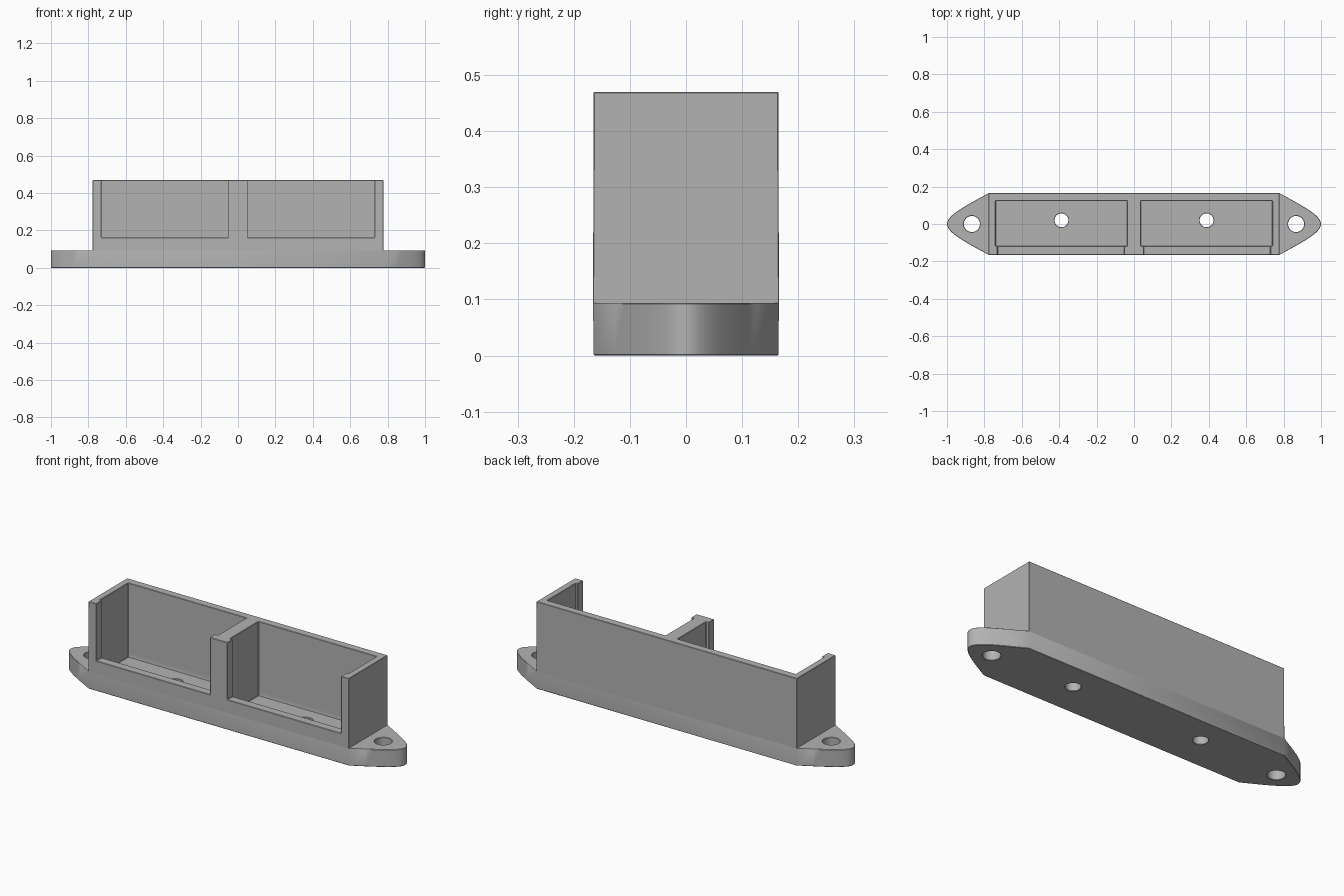
import bpy, bmesh
from mathutils import Vector, Matrix
from mathutils.geometry import interpolate_bezier

if "Cube" in bpy.data.objects:
    bpy.data.objects.remove(bpy.data.objects["Cube"])

BOX_X, BOX_Y, HEIGHT = 0.777, 0.165, 0.47
EAR_TOP, FLOOR, SILL = 0.094, 0.07, 0.162

grey = bpy.data.materials.new("light_grey_plastic")
grey.use_nodes = True
colour = (0.45, 0.45, 0.45, 1)
grey.diffuse_color = colour
grey.node_tree.nodes["Principled BSDF"].inputs["Base Color"].default_value = colour


def make_object(name, bm):
    bmesh.ops.recalc_face_normals(bm, faces=bm.faces)
    mesh = bpy.data.meshes.new(name)
    bm.to_mesh(mesh)
    bm.free()
    mesh.materials.append(grey)
    obj = bpy.data.objects.new(name, mesh)
    bpy.context.collection.objects.link(obj)
    return obj


def cut(target, bm):
    """Subtract a temporary cutter from the target."""
    cutter = make_object("cutter", bm)
    cutter.hide_render = True
    mod = target.modifiers.new("cut", 'BOOLEAN')
    mod.operation, mod.solver, mod.object = 'DIFFERENCE', 'EXACT', cutter
    bpy.context.view_layer.objects.active = target
    bpy.ops.object.modifier_apply(modifier=mod.name)
    bpy.data.objects.remove(cutter)


def block(x0, x1, y0, y1, z0, z1):
    bm = bmesh.new()
    size = Vector((x1 - x0, y1 - y0, z1 - z0))
    mid = Vector((x0 + x1, y0 + y1, z0 + z1)) / 2
    bmesh.ops.create_cube(bm, size=1, matrix=Matrix.Translation(mid) @ Matrix.Diagonal(size).to_4x4())
    return bm


def drill(x, y, radius):
    bm = bmesh.new()
    bmesh.ops.create_cone(bm, cap_ends=True, segments=32, radius1=radius, radius2=radius,
                          depth=0.4, matrix=Matrix.Translation((x, y, 0)))
    return bm


# Base outline: straight sides running into curved, pointed mounting ears
curve = interpolate_bezier(Vector((BOX_X, BOX_Y)), Vector((0.915, 0.09)),
                           Vector((1.0, 0.045)), Vector((1.0, 0.0)), 12)
quarter = [(p.x, p.y) for p in curve]
right_ear = [(x, -y) for x, y in quarter] + [(x, y) for x, y in reversed(quarter[:-1])]
outline = right_ear + [(-x, -y) for x, y in right_ear]

bm = bmesh.new()
bottom = bm.faces.new([bm.verts.new((x, y, 0)) for x, y in outline])
raised = bmesh.ops.extrude_face_region(bm, geom=[bottom], use_keep_orig=True)["geom"]
top_verts = [g for g in raised if isinstance(g, bmesh.types.BMVert)]
bmesh.ops.translate(bm, verts=top_verts, vec=(0, 0, EAR_TOP))

# Split the top at each end of the box and pull the middle up
for side in (-1, 1):
    pair = [v for v in top_verts if abs(v.co.x - side * BOX_X) < 1e-4]
    bmesh.ops.connect_verts(bm, verts=pair)
bm.faces.ensure_lookup_table()
middle = [f for f in bm.faces if len(f.verts) == 4
          and all(v.co.z > EAR_TOP / 2 for v in f.verts)]
pulled = bmesh.ops.extrude_face_region(bm, geom=middle)["geom"]
bmesh.ops.translate(bm, verts=[g for g in pulled if isinstance(g, bmesh.types.BMVert)],
                    vec=(0, 0, HEIGHT - EAR_TOP))
bmesh.ops.dissolve_limit(bm, angle_limit=0.01, verts=bm.verts, edges=bm.edges)
holder = make_object("two_bay_holder", bm)

# Two pockets, their open front windows, and the screw holes
for s in (-1, 1):
    def span(a, b):
        return sorted((s * a, s * b))
    cut(holder, block(*span(0.036, 0.741), -0.119, 0.123, FLOOR, 0.6))
    cut(holder, block(*span(0.052, 0.73), -0.3, 0, SILL, 0.6))
    cut(holder, drill(s * 0.388, 0.02, 0.037))
    cut(holder, drill(s * 0.867, 0, 0.043))

# Clean flat faces, then chamfer every sharp edge
bm = bmesh.new()
bm.from_mesh(holder.data)
bmesh.ops.remove_doubles(bm, verts=bm.verts, dist=0.0005)
bmesh.ops.dissolve_limit(bm, angle_limit=0.01, verts=bm.verts, edges=bm.edges)
bm.to_mesh(holder.data)
bm.free()
bevel = holder.modifiers.new("chamfer", 'BEVEL')
bevel.width, bevel.segments = 0.009, 1
bevel.limit_method, bevel.angle_limit = 'ANGLE', 0.7
bpy.context.view_layer.objects.active = holder
bpy.ops.object.modifier_apply(modifier=bevel.name)

bpy.ops.object.select_all(action='DESELECT')
holder.select_set(True)
bpy.ops.object.shade_smooth_by_angle(angle=0.5)
